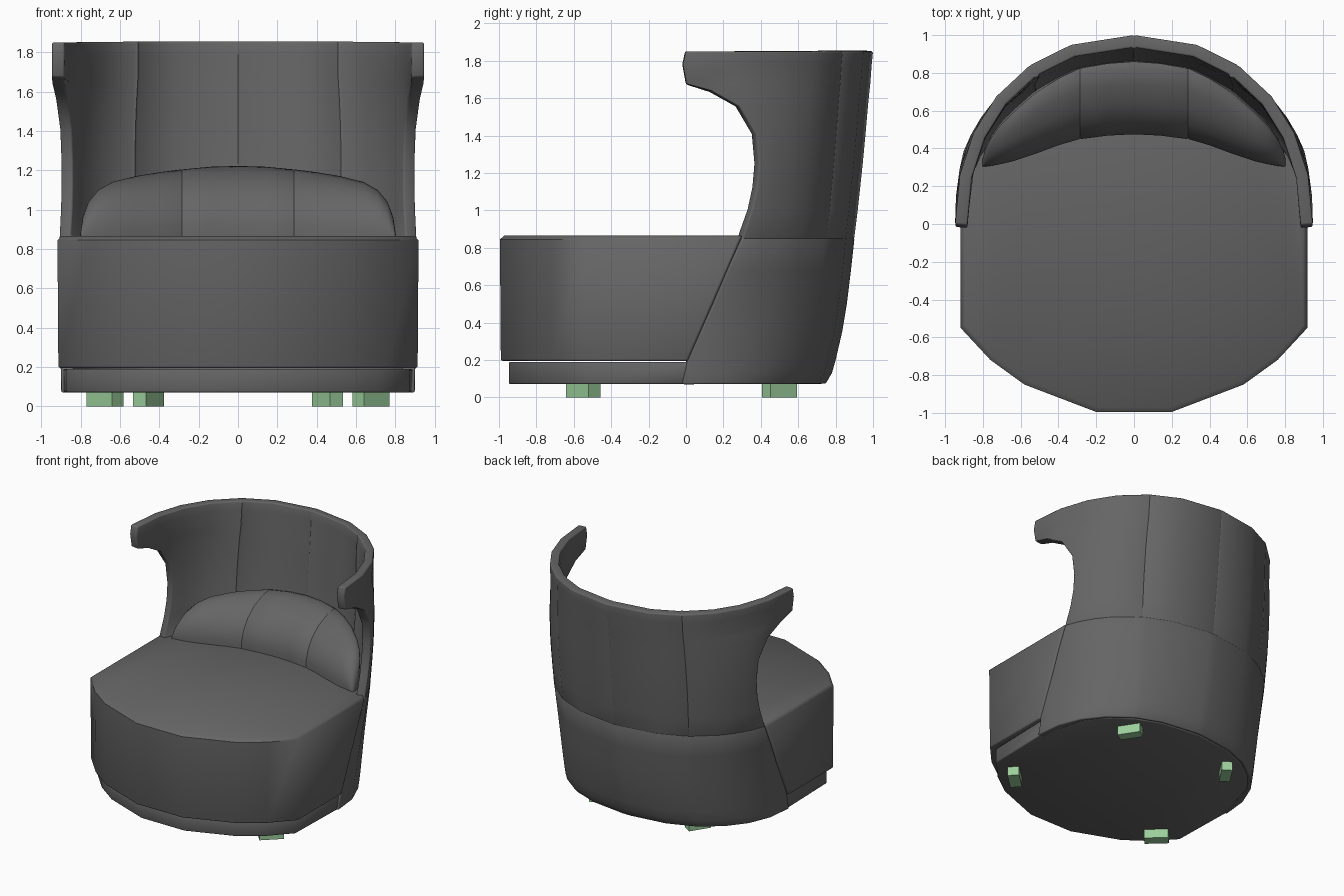
import bpy, bmesh
from math import sin, cos, asin, radians, pi

if "Cube" in bpy.data.objects:
    bpy.data.objects.remove(bpy.data.objects["Cube"])


def material(name, color):
    m = bpy.data.materials.new(name)
    m.diffuse_color = (*color, 1)
    m.use_nodes = True
    m.node_tree.nodes["Principled BSDF"].inputs["Base Color"].default_value = m.diffuse_color
    return m


fabric = material("dark_fabric", (.13, .13, .13))
green = material("foot_green", (.33, .62, .33))


def finish(bm, name, mods=(), angle=50):
    """Mesh object with applied modifiers and smooth shading by angle."""
    me = bpy.data.meshes.new(name)
    bm.to_mesh(me)
    bm.free()
    me.materials.append(fabric)
    ob = bpy.data.objects.new(name, me)
    bpy.context.collection.objects.link(ob)
    for kind, settings in mods:
        m = ob.modifiers.new(kind.title(), kind)
        for k, v in settings.items():
            setattr(m, k, v)
    bpy.ops.object.select_all(action='DESELECT')
    ob.select_set(True)
    bpy.context.view_layer.objects.active = ob
    bpy.ops.object.convert(target='MESH')
    bpy.ops.object.shade_smooth_by_angle(angle=radians(angle))
    return ob


def bevel(width, segments=2):
    return ('BEVEL', dict(width=width, segments=segments,
                          limit_method='ANGLE', angle_limit=radians(58)))


def grid(bm, rows, closed=False):
    """Skin rows of points with quads."""
    vs = [[bm.verts.new(p) for p in r] for r in rows]
    n = len(rows[0])
    for a, b in zip(vs, vs[1:]):
        for j in range(n if closed else n - 1):
            k = (j + 1) % n
            bm.faces.new((a[j], a[k], b[k], b[j]))
    return vs


def sharpen(bm, verts):
    for a, b in zip(verts, verts[1:]):
        e = bm.edges.get((a, b))
        if e:
            e.smooth = False


# Wrap-around back shell: height, half width, back y, front edge y
N = 2.15
G = .006                                # half width of a seam groove
LEVELS = [(.07, .90, .745, -.02), (.13, .90, .78, -.005), (.20, .903, .80, .01),
          (.35, .908, .835, .078), (.50, .917, .86, .147), (.68, .935, .882, .225),
          (.85 - G, .954, .90, .299), (.85, .951, .897, .301),
          (.85 + G, .954, .90, .304),
          (1.0, .962, .918, .352), (1.12, .968, .931, .379),
          (1.25, .971, .945, .39), (1.41, .968, .96, .373), (1.56, .958, .973, .28),
          (1.64, .951, .981, .135), (1.675, .948, .985, .005),
          (1.78, .947, .993, -.015), (1.85, .947, 1.0, .0)]


def on_curve(t, w, b, scale=1):
    s, c = sin(t), cos(t)
    return (scale * w * abs(c) ** (2 / N) * (1 if c > 0 else -1),
            scale * b * abs(s) ** (2 / N) * (1 if s > 0 else -1))


rows = []
for z, w, b, f in LEVELS:
    t0 = asin(abs(f / b) ** (N / 2)) * (1 if f > 0 else -1)
    t4 = radians(41)
    d = G if z > .85 else .03           # grooves only above the waist seam
    dip = .997 if z > .85 else 1
    half = [(t0 + (t4 - t0) * k / 3, 1) for k in range(4)]
    half += [(radians(56) - d, 1), (radians(56), dip), (radians(56) + d, 1),
             (radians(71), 1), (pi / 2 - d, 1)]
    cols = half + [(pi / 2, dip)] + [(pi - t, s) for t, s in reversed(half)]
    rows.append([(*on_curve(t, w, b, s), z) for t, s in cols])
bm = bmesh.new()
vs = grid(bm, rows)
sharpen(bm, vs[7])                      # horizontal seam
for col in (5, 9, 13):                  # upright seams
    sharpen(bm, [r[col] for r in vs[7:]])
finish(bm, "back_shell", [('SOLIDIFY', dict(thickness=.065, offset=-1,
                                            use_even_offset=True)), bevel(.014, 3)])

# Seat block and recessed plinth share a faceted front outline
FRONT = [(.2, -.995), (.58, -.85), (.76, -.72), (.918, -.55)]


def block(name, levels, width, edge):
    """Levels: height, front scale, side x, side end y, back y."""
    bm = bmesh.new()
    rings = []
    for z, scale, side, end_y, back in levels:
        right = [(x * scale, y * scale) for x, y in FRONT]
        right += [(side, end_y), (width, end_y + .012)]
        right += [on_curve(radians(a), width, back) for a in (28, 41, 56, 71)]
        ring = right + [(0, back)] + [(-x, y) for x, y in reversed(right)]
        rings.append([(x, y, z) for x, y in ring])
    vs = grid(bm, rings, closed=True)
    bm.faces.new(list(reversed(vs[0])))
    bm.faces.new(vs[-1])
    bmesh.ops.recalc_face_normals(bm, faces=bm.faces)
    return finish(bm, name, [bevel(edge)])


block("seat", [(.195, .995, .912, .006, .75), (.845, 1, .918, .287, .85),
               (.866, .975, .895, .297, .85)], .86, .01)
block("plinth", [(.071, .952, .887, -.015, .728), (.19, .952, .887, .01, .75)],
      .872, .008)

# Back cushion: x, top height, front y, back y
half = [(0, 1.222, .475, .86), (.14, 1.218, .468, .85), (.285 - G, 1.205, .45, .825),
        (.285, 1.202, .453, .822), (.285 + G, 1.204, .449, .823),
        (.40, 1.19, .417, .77), (.52, 1.17, .372, .695), (.64, 1.14, .332, .59),
        (.71, 1.10, .316, .52), (.76, 1.04, .308, .45), (.79, .96, .304, .39),
        (.803, .87, .302, .34)]
PROFILE = [(0, 0), (.0, .2), (.06, .42), (.2, .64), (.42, .83),
           (.7, .95), (.92, 1), (1, .97), (1.05, 0)]
stations = [(-x, h, f, b) for x, h, f, b in reversed(half[1:])] + half
bm = bmesh.new()
vs = grid(bm, [[(x, f + (b - f) * s, .85 + (h - .85) * k) for s, k in PROFILE]
               for x, h, f, b in stations], closed=True)
bm.faces.new(vs[0])
bm.faces.new(vs[-1])
bmesh.ops.recalc_face_normals(bm, faces=bm.faces)
for i in (8, 14):                       # cushion seams
    sharpen(bm, vs[i])
finish(bm, "back_cushion", angle=60)

# Four block feet set along the rim
for label, x, y, length, depth, ang in (("front", .675, -.55, .177, .086, 43),
                                        ("back", .455, .50, .17, .08, 123)):
    for side, s in (("right", 1), ("left", -1)):
        bpy.ops.mesh.primitive_cube_add(size=1, location=(s * x, y, .04),
                                        rotation=(0, 0, s * radians(ang)))
        foot = bpy.context.object
        foot.name = f"{label}_{side}_foot"
        foot.scale = (length, depth, .08)
        foot.data.materials.append(green)
